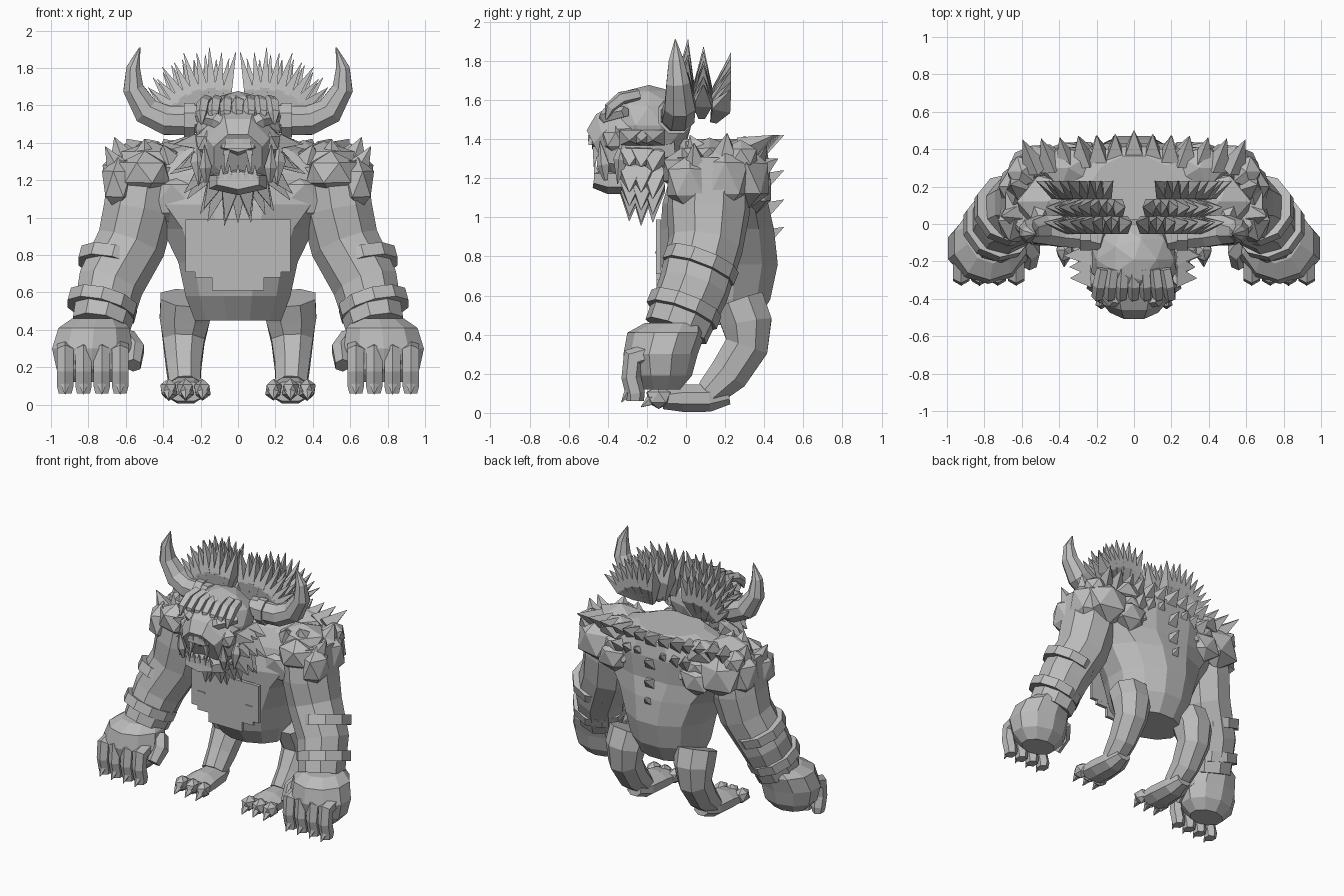
import bpy, bmesh, math, random
from mathutils import Vector

random.seed(4)
if "Cube" in bpy.data.objects:
    bpy.data.objects.remove(bpy.data.objects["Cube"])

grey = bpy.data.materials.new("stone grey")
grey.use_nodes = True
grey.diffuse_color = (0.5, 0.5, 0.5, 1)
grey.node_tree.nodes["Principled BSDF"].inputs["Base Color"].default_value = (0.5, 0.5, 0.5, 1)


def finish(name, bm, mirror=True):
    """Turn a bmesh into an object, mirrored across x when asked."""
    bmesh.ops.recalc_face_normals(bm, faces=bm.faces)
    mesh = bpy.data.meshes.new(name)
    bm.to_mesh(mesh)
    bm.free()
    mesh.materials.append(grey)
    ob = bpy.data.objects.new(name, mesh)
    bpy.context.collection.objects.link(ob)
    if mirror:
        ob.modifiers.new("Mirror", "MIRROR").use_mirror_merge = False


def tube(bm, path, sides=8, ref=(1, 0, 0), level=False):
    """Loft rings (x, y, z, radius along ref, other radius) along a path."""
    pts = [Vector(p[:3]) for p in path]
    rings = []
    for i, p in enumerate(path):
        t = (pts[min(i + 1, len(pts) - 1)] - pts[max(i - 1, 0)]).normalized()
        if level:
            t = Vector((0, 0, 1))
        u = Vector(ref)
        u = (u - t * u.dot(t)).normalized()
        v = t.cross(u)
        ring = []
        for k in range(sides):
            a = 2 * math.pi * (k + 0.5) / sides
            ring.append(bm.verts.new(pts[i] + u * p[3] * math.cos(a) + v * p[4] * math.sin(a)))
        rings.append(ring)
    for a, b in zip(rings, rings[1:]):
        for k in range(sides):
            n = (k + 1) % sides
            bm.faces.new((a[k], a[n], b[n], b[k]))
    bm.faces.new(rings[0][::-1])
    bm.faces.new(rings[-1])


def spike(bm, base, tip, r, sides=5, flat=1.0, ref=(0, 1, 0), belly=0.0):
    """Pointed cone; belly sets a leaf shape that is widest part way up."""
    a, b = Vector(base), Vector(tip)
    path = [(*a, r, r * flat)]
    if belly:
        path = [(*a, r * 0.35, r * flat * 0.35), (*a.lerp(b, belly), r, r * flat)]
    tube(bm, path + [(*b, 0.002, 0.002)], sides, ref)


def rock(bm, c, size, rough=0.08, detail=1):
    """Faceted boulder."""
    vs = bmesh.ops.create_icosphere(bm, subdivisions=detail, radius=1)["verts"]
    for v in vs:
        k = 1 + random.uniform(-rough, rough)
        v.co = Vector(c) + Vector([v.co[i] * size[i] * k for i in range(3)])


def block(bm, c, size, taper=1.0):
    """Box whose top is scaled by taper."""
    for v in bmesh.ops.create_cube(bm, size=1)["verts"]:
        k = taper if v.co.z > 0 else 1
        v.co = Vector(c) + Vector((v.co.x * size[0] * k, v.co.y * size[1] * k, v.co.z * size[2]))


# Torso: narrow belly, broad hunched chest, flat neck top
bm = bmesh.new()
tube(bm, [(0, y, z, rx, ry) for z, y, rx, ry in (
    (.45, .18, .24, .18), (.58, .17, .29, .27), (.76, .17, .33, .31), (.94, .16, .42, .3),
    (1.07, .15, .55, .28), (1.24, .18, .6, .26), (1.36, .19, .4, .23), (1.4, .17, .24, .2))],
    12, level=True)
finish("torso", bm, False)

# Chest plate with stepped lower edge and side slits
bm = bmesh.new()
block(bm, (0, -.14, .85), (.56, .025, .28))
block(bm, (0, -.14, .66), (.28, .024, .1))
for s in (-1, 1):
    block(bm, (s * .185, -.14, .695), (.09, .024, .03))
    block(bm, (s * .2, -.155, .82), (.06, .006, .01))
finish("chest_plate", bm, False)

# Chest and back muscles bridging torso and shoulders
bm = bmesh.new()
rock(bm, (.28, .04, 1.1), (.27, .13, .17), .03)
rock(bm, (.3, .3, 1.2), (.22, .13, .15), .04)
finish("chest_muscle", bm)

# Arm
bm = bmesh.new()
tube(bm, [(.5, .13, 1.28, .2, .2), (.535, .115, 1.04, .195, .215), (.575, .1, .86, .19, .195),
          (.685, .04, .64, .18, .185), (.735, -.05, .42, .16, .17)], 9)
finish("arm", bm)

# Forearm bands
bm = bmesh.new()
for x, y, z, r in ((.665, .075, .755, .195), (.725, -.01, .53, .192)):
    d = Vector((.06, -.085, -.22)).normalized() * .035
    c = Vector((x, y, z))
    tube(bm, [(*(c - d), r, r), (*(c + d), r, r)], 10)
finish("forearm_band", bm)

# Small studs on the forearm
bm = bmesh.new()
for x, y, z in ((.67, -.13, .68), (.75, -.2, .49)):
    spike(bm, (x, y + .02, z), (x, y - .02, z), .035, 4)
finish("forearm_stud", bm)

# Hand with fingers, claws and thumb
bm = bmesh.new()
tube(bm, [(.755, -.06, .46, .14, .15), (.77, -.1, .41, .2, .2), (.78, -.13, .3, .225, .19),
          (.78, -.13, .19, .2, .16), (.78, -.13, .12, .13, .1)], 10, level=True)
finish("hand", bm)
bm = bmesh.new()
for i in range(4):
    x = .63 + .098 * i
    tube(bm, [(x, -.17, .31, .05, .05), (x, -.27, .28, .052, .06), (x, -.28, .18, .05, .05),
              (x, -.26, .1, .05, .05), (x, -.26, .06, .04, .045)], 6)
    spike(bm, (x, -.28, .12), (x, -.33, .055), .034, 5)
    spike(bm, (x, -.28, .25), (x, -.31, .31), .03, 4)
tube(bm, [(.6, -.08, .35, .06, .07), (.55, -.14, .29, .055, .07), (.56, -.21, .21, .045, .05)], 6)
finish("fingers", bm)

# Shoulder boulders
bm = bmesh.new()
for c, s in (((.5, -.02, 1.24), (.15, .11, .12)), ((.64, .02, 1.18), (.095, .13, .15)),
             ((.62, .2, 1.2), (.115, .14, .18)), ((.46, .12, 1.31), (.19, .16, .1)),
             ((.5, .31, 1.2), (.18, .13, .17)), ((.35, .3, 1.33), (.16, .13, .09)),
             ((.6, .28, 1.31), (.09, .1, .09)), ((.34, .36, 1.14), (.14, .09, .12))):
    rock(bm, c, s, .05)
finish("shoulder_rocks", bm)

# Shoulder spikes
bm = bmesh.new()
for b, t in (((.64, .05, 1.26), (.71, .04, 1.38)), ((.62, .2, 1.32), (.66, .21, 1.43)),
             ((.5, .06, 1.34), (.5, .02, 1.42)), ((.38, .05, 1.32), (.4, .0, 1.39))):
    spike(bm, b, t, .07)
finish("shoulder_spikes", bm)

# Rows of spikes across the upper back
bm = bmesh.new()
for i in range(6):
    x = .1 + i * .085
    spike(bm, (x, .35 - .012 * i, 1.34), (x + .014 * i, .48 - .006 * i, 1.42), .075, 4)
    if i < 3:
        spike(bm, (x, .37, 1.24), (x * 1.1, .47, 1.3), .07, 4)
finish("back_spikes", bm)
bm = bmesh.new()
for z in (1.38, 1.2, 1.05, .91):
    spike(bm, (0, .39, z - .02), (0, .5, z + .04), .065, 4)
finish("spine_spikes", bm, False)

# Leg, bent backward, with clawed three-toed foot
bm = bmesh.new()
tube(bm, [(.275, .27, .57, .15, .14), (.285, .31, .46, .145, .14), (.29, .31, .34, .12, .12),
          (.29, .22, .2, .1, .11), (.285, .12, .1, .09, .08)], 8)
finish("leg", bm)
bm = bmesh.new()
tube(bm, [(.28, .22, .09, .06, .05), (.28, .12, .075, .1, .075), (.28, -.02, .075, .115, .075),
          (.28, -.12, .07, .12, .055)], 8)
for i in (-1, 0, 1):
    x = .28 + .09 * i
    rock(bm, (x, -.14, .08), (.05, .07, .06), .03)
    spike(bm, (x, -.17, .07), (x * 1.01, -.23, .03), .035, 5)
finish("foot", bm)

# Skull, muzzle and jaw
bm = bmesh.new()
rock(bm, (0, -.19, 1.47), (.235, .22, .21), .02, 2)
tube(bm, [(0, -.06, 1.38, .17, .16), (0, -.2, 1.37, .23, .23), (0, -.34, 1.36, .22, .24),
          (0, -.41, 1.35, .18, .2), (0, -.45, 1.33, .14, .14)], 8)
finish("head", bm, False)
bm = bmesh.new()
tube(bm, [(0, -.3, 1.4, .2, .08), (0, -.43, 1.4, .15, .08), (0, -.48, 1.4, .1, .05)], 6)
block(bm, (0, -.47, 1.41), (.15, .06, .08), .75)
for s in (-1, 1):
    block(bm, (s * .04, -.498, 1.405), (.035, .008, .03))
finish("muzzle", bm, False)
bm = bmesh.new()
tube(bm, [(0, -.25, 1.19, .18, .07), (0, -.4, 1.19, .18, .07), (0, -.47, 1.2, .13, .05)], 6)
for i in range(-2, 3):
    spike(bm, (i * .045, -.455, 1.21), (i * .045, -.47, 1.28), .024, 4)
finish("lower_jaw", bm, False)

# Brow, eye, cheek and tusks
bm = bmesh.new()
tube(bm, [(.03, -.42, 1.47, .03, .04), (.12, -.41, 1.52, .035, .04), (.21, -.31, 1.54, .03, .03)], 5, (0, 1, 0))
rock(bm, (.09, -.42, 1.46), (.045, .03, .02), 0)
rock(bm, (.16, -.36, 1.4), (.075, .08, .08))
spike(bm, (.17, -.41, 1.19), (.18, -.44, 1.39), .035, 5, belly=.4)
spike(bm, (.06, -.46, 1.36), (.07, -.47, 1.25), .025, 4)
spike(bm, (.22, -.32, 1.38), (.21, -.35, 1.17), .04, 5, belly=.4)
finish("face_details", bm)

# Forelock tufts
bm = bmesh.new()
for i in range(-3, 4):
    x = i * .062
    tube(bm, [(x * .9, -.24, 1.63, .034, .03), (x, -.33, 1.61, .036, .035),
              (x * 1.05, -.39, 1.56, .032, .03), (x * 1.05, -.41, 1.5, .006, .006)], 5)
finish("forelock", bm, False)

# Mane and beard around the face, three layers
bm = bmesh.new()
for y, r, l, n in ((-.28, .17, .34, 10), (-.22, .17, .36, 10), (-.16, .16, .37, 9)):
    for i in range(n):
        a = math.radians(12 - 204 * i / (n - 1))
        c, s = math.cos(a), math.sin(a)
        k = l * random.uniform(.9, 1.04)
        spike(bm, (r * c, y, 1.38 + r * s), (k * c, y - .01, 1.34 + k * s - .02), .08, 4, .7, belly=.35)
finish("mane_collar", bm, False)

# Horn with root collar
bm = bmesh.new()
tube(bm, [(.16, -.08, 1.54, .07, .07), (.27, -.05, 1.52, .085, .085), (.38, -.04, 1.52, .09, .085),
          (.49, -.03, 1.57, .085, .08), (.56, -.04, 1.69, .065, .06), (.56, -.05, 1.8, .042, .04),
          (.525, -.055, 1.91, .003, .003)], 8, (0, 1, 0))
tube(bm, [(.23, -.05, 1.52, .1, .1), (.29, -.05, 1.52, .1, .1)], 8, (0, 1, 0))
finish("horn", bm)

# Three pairs of feathered crest fans
for name, x, y, z, lean, length in (("front", .17, -.02, 1.53, .03, .39), ("middle", .19, .08, 1.53, .01, .35),
                                    ("rear", .25, .14, 1.51, .09, .34)):
    bm = bmesh.new()
    for i in range(9):
        a = math.radians(-24 + 86 * i / 8)
        k = length * (1 - .06 * (i % 2)) * (1 - .012 * i)
        bx = x + (i - 4) * .018
        tip = (x + k * math.sin(a), y + lean, z + k * math.cos(a))
        spike(bm, (bx, y, z - .02), tip, .068, 4, .55, belly=.45)
    finish(name + "_crest_fan", bm)
